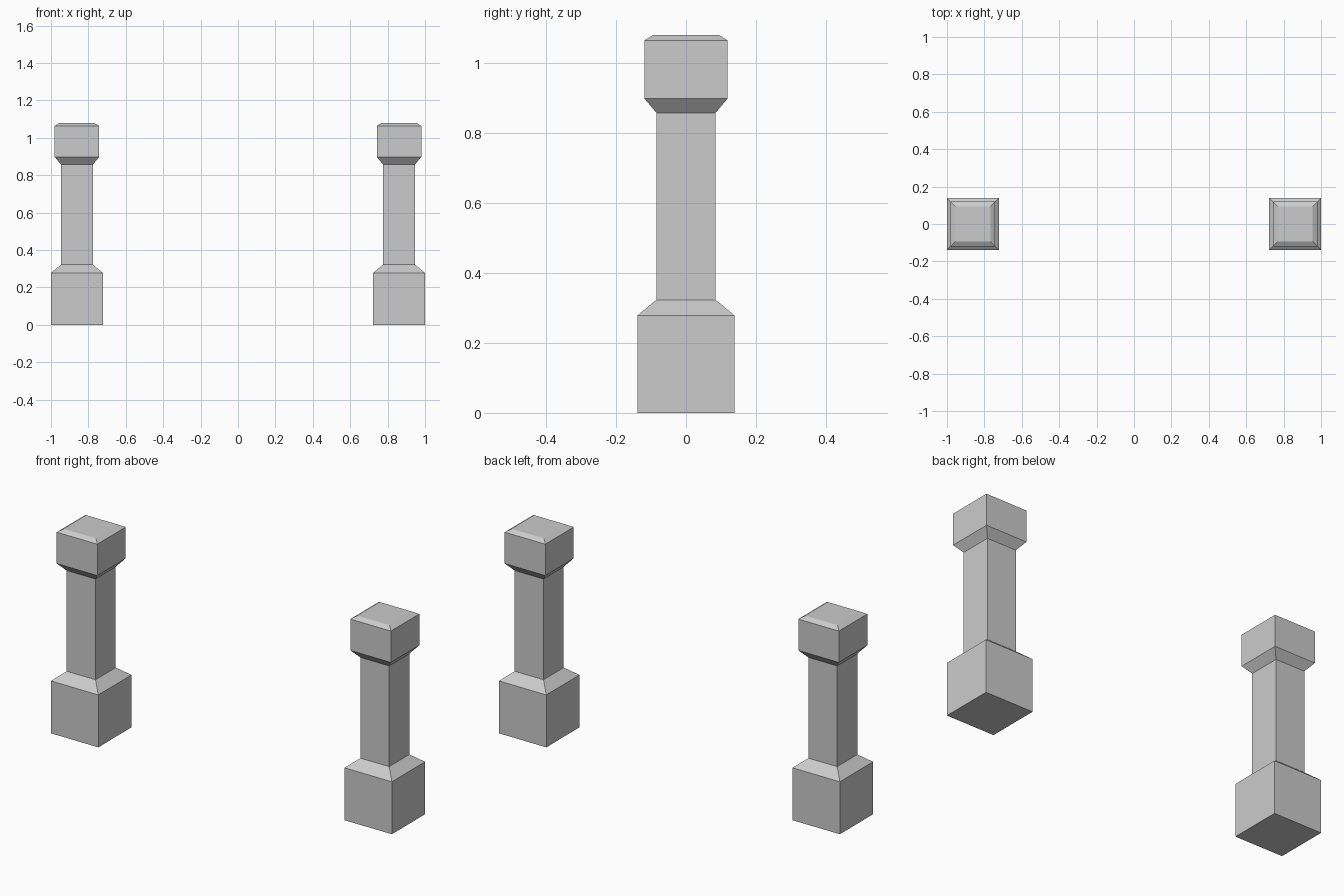
import bpy, bmesh

if "Cube" in bpy.data.objects:
    bpy.data.objects.remove(bpy.data.objects["Cube"])

# Pillar profile: (half width, height)
PROFILE = [(0.139, 0.0), (0.139, 0.278), (0.0845, 0.323), (0.0845, 0.857),
           (0.119, 0.898), (0.119, 1.064), (0.0945, 1.079)]


def square_pillar(name, x):
    bm = bmesh.new()
    rings = [[bm.verts.new((sx * h, sy * h, z))
              for sx, sy in ((-1, -1), (1, -1), (1, 1), (-1, 1))]
             for h, z in PROFILE]
    # Plinth, shaft and capital walls
    for low, high in zip(rings, rings[1:]):
        for i in range(4):
            j = (i + 1) % 4
            bm.faces.new((low[i], low[j], high[j], high[i]))
    # Bottom and top
    bm.faces.new(rings[0][::-1])
    bm.faces.new(rings[-1])
    mesh = bpy.data.meshes.new(name)
    bm.to_mesh(mesh)
    bm.free()
    pillar = bpy.data.objects.new(name, mesh)
    pillar.location.x = x
    bpy.context.collection.objects.link(pillar)


# Matching pair
for name, side in (("left_pillar", -1), ("right_pillar", 1)):
    square_pillar(name, side * 0.861)
